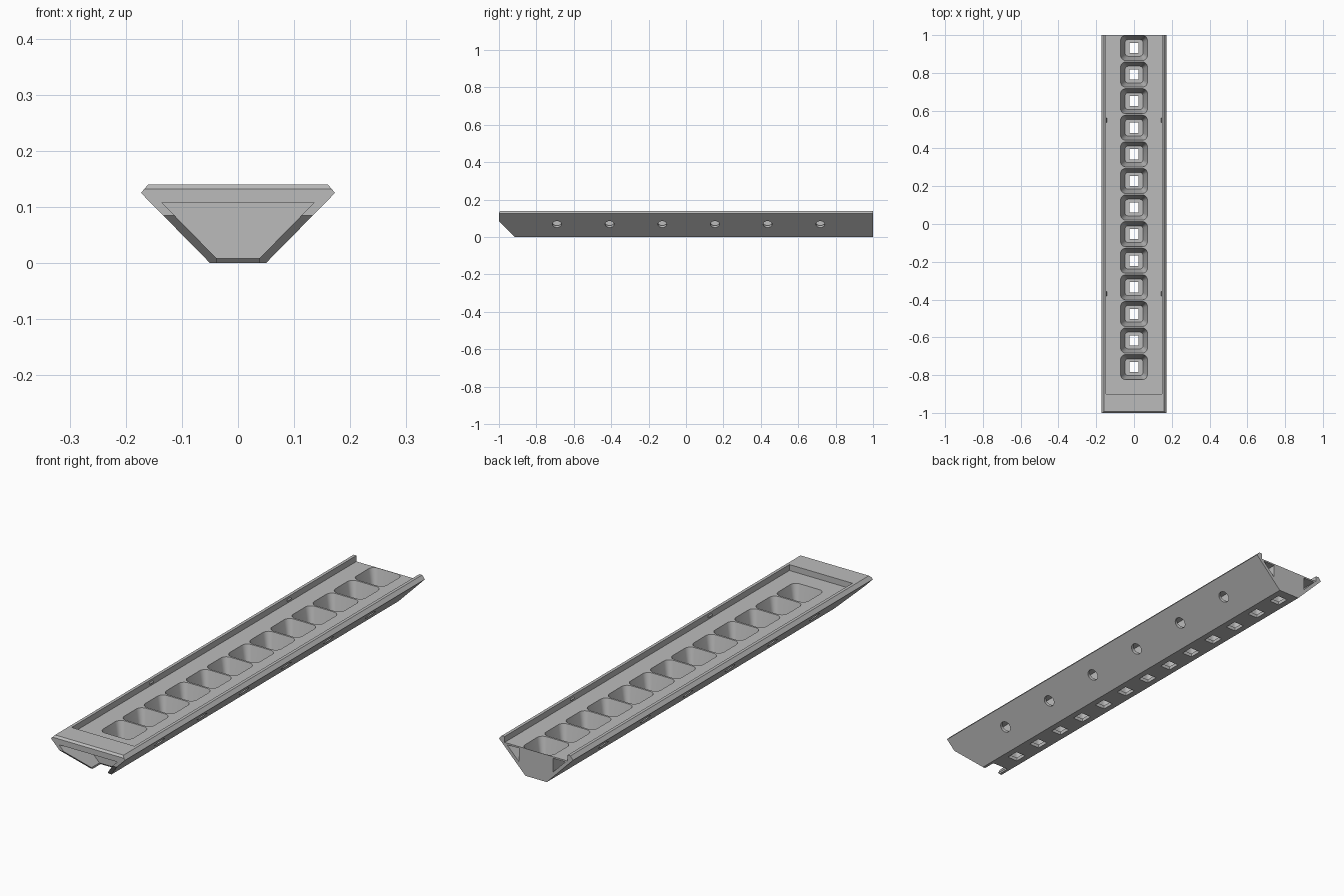
import bpy, bmesh, math
from mathutils import Vector

if "Cube" in bpy.data.objects:
    bpy.data.objects.remove(bpy.data.objects["Cube"])

grey = bpy.data.materials.new("plain grey")
grey.diffuse_color = (0.5, 0.5, 0.5, 1)
grey.use_nodes = True
grey.node_tree.nodes["Principled BSDF"].inputs["Base Color"].default_value = grey.diffuse_color


def loft(bm, ring_a, ring_b):
    """Closed solid between two matching rings."""
    a = [bm.verts.new(p) for p in ring_a]
    b = [bm.verts.new(p) for p in ring_b]
    n = len(a)
    bm.faces.new(a)
    bm.faces.new(b[::-1])
    for i in range(n):
        bm.faces.new((a[i], b[i], b[(i + 1) % n], a[(i + 1) % n]))


def along_y(bm, pts, y0, y1):
    loft(bm, [(x, y0, z) for x, z in pts], [(x, y1, z) for x, z in pts])


def along_x(bm, pts, w):
    loft(bm, [(-w, y, z) for y, z in pts], [(w, y, z) for y, z in pts])


def rounded(cy, z, hx, hy, r, seg=5):
    ring = []
    for k, (sx, sy) in enumerate(((1, 1), (-1, 1), (-1, -1), (1, -1))):
        for i in range(seg + 1):
            t = math.pi / 2 * (k + i / seg)
            ring.append((sx * (hx - r) + r * math.cos(t),
                         cy + sy * (hy - r) + r * math.sin(t), z))
    return ring


def finish(bm, name):
    bmesh.ops.recalc_face_normals(bm, faces=bm.faces)
    me = bpy.data.meshes.new(name)
    bm.to_mesh(me)
    bm.free()
    ob = bpy.data.objects.new(name, me)
    me.materials.append(grey)
    bpy.context.collection.objects.link(ob)
    return ob


def mirror_profile(half):
    return half + [(-x, z) for x, z in half[::-1]]


# Trough body: wide chamfered rim, narrow base
bm = bmesh.new()
along_y(bm, mirror_profile([(0.05, 0), (0.173, 0.125), (0.16, 0.14)]), -1, 1)
body = finish(bm, "trough_body")
cutters = []


def cutter(build, name):
    bm = bmesh.new()
    build(bm)
    ob = finish(bm, name)
    ob.hide_render = True
    cutters.append(ob)


# Tray recess, open at the back
cutter(lambda bm: along_y(bm, mirror_profile([(0.147, 0.115), (0.147, 0.2)]), -0.9, 1.1),
       "tray_cutter")
# Recess under the front lip
cutter(lambda bm: along_y(bm, mirror_profile([(0.038, -0.02), (0.038, 0.008), (0.136, 0.108)]),
                          -1.1, -0.87), "front_recess_cutter")
# Sloped front end, lip chamfer and floor chamfer
cutter(lambda bm: along_x(bm, [(-1.01, 0.095), (-1.01, -0.02), (-0.895, -0.02)], 0.3),
       "front_slope_cutter")
cutter(lambda bm: along_x(bm, [(-1.01, 0.122), (-1.01, 0.16), (-0.972, 0.16)], 0.3),
       "lip_chamfer_cutter")
cutter(lambda bm: along_x(bm, [(-0.88, 0.018), (-0.88, -0.01), (-0.852, -0.01)], 0.0379),
       "floor_chamfer_cutter")


# Triangular side channels, open at the back
def channels(bm):
    for s in (1, -1):
        along_y(bm, [(s * 0.08, 0.108), (s * 0.136, 0.108), (s * 0.08, 0.051)], -0.83, 1.1)


cutter(channels, "channel_cutter")


# Row of tapered pockets and the square holes below them
centres = [0.932 - 0.1408 * i for i in range(13)]


def pockets(bm):
    slope = (0.071 - 0.047) / 0.1
    for y in centres:
        d = slope * 0.01
        loft(bm, rounded(y, 0.015, 0.047, 0.044, 0.015),
             rounded(y, 0.125, 0.071 + d, 0.066 + d, 0.027))


def drain_holes(bm):
    for y in centres:
        ring = [(-0.024, y - 0.027), (0.024, y - 0.027), (0.024, y + 0.027), (-0.024, y + 0.027)]
        loft(bm, [(*p, -0.02) for p in ring], [(*p, 0.03) for p in ring])


cutter(pockets, "pocket_cutter")
cutter(drain_holes, "drain_cutter")


# Round holes drilled square to the sloping walls
def wall_holes(bm):
    for s in (1, -1):
        axis = Vector((s, 0, -1)).normalized()
        up = Vector((s, 0, 1)).normalized()
        for i in range(6):
            c = Vector((s * 0.117, -0.69 + 0.2816 * i, 0.068))
            ring = [c + 0.024 * (math.cos(t) * up + math.sin(t) * Vector((0, 1, 0)))
                    for t in (math.tau * k / 20 for k in range(20))]
            loft(bm, [p - axis * 0.028 for p in ring], [p + axis * 0.028 for p in ring])


cutter(wall_holes, "wall_hole_cutter")

# Cut everything out, then drop the helpers
bpy.context.view_layer.objects.active = body
body.select_set(True)
for c in cutters:
    mod = body.modifiers.new(c.name, 'BOOLEAN')
    mod.operation = 'DIFFERENCE'
    mod.solver = 'EXACT'
    mod.object = c
    bpy.ops.object.modifier_apply(modifier=mod.name)
for c in cutters:
    bpy.data.objects.remove(c)
bpy.ops.object.shade_smooth_by_angle(angle=math.radians(28))

# Small latch nubs inside the rails
bm = bmesh.new()
for s in (1, -1):
    for y in (0.55, -0.37):
        along_y(bm, [(s * 0.148, 0.12), (s * 0.143, 0.126), (s * 0.148, 0.132)],
                y - 0.012, y + 0.012)
finish(bm, "latch_nubs")
